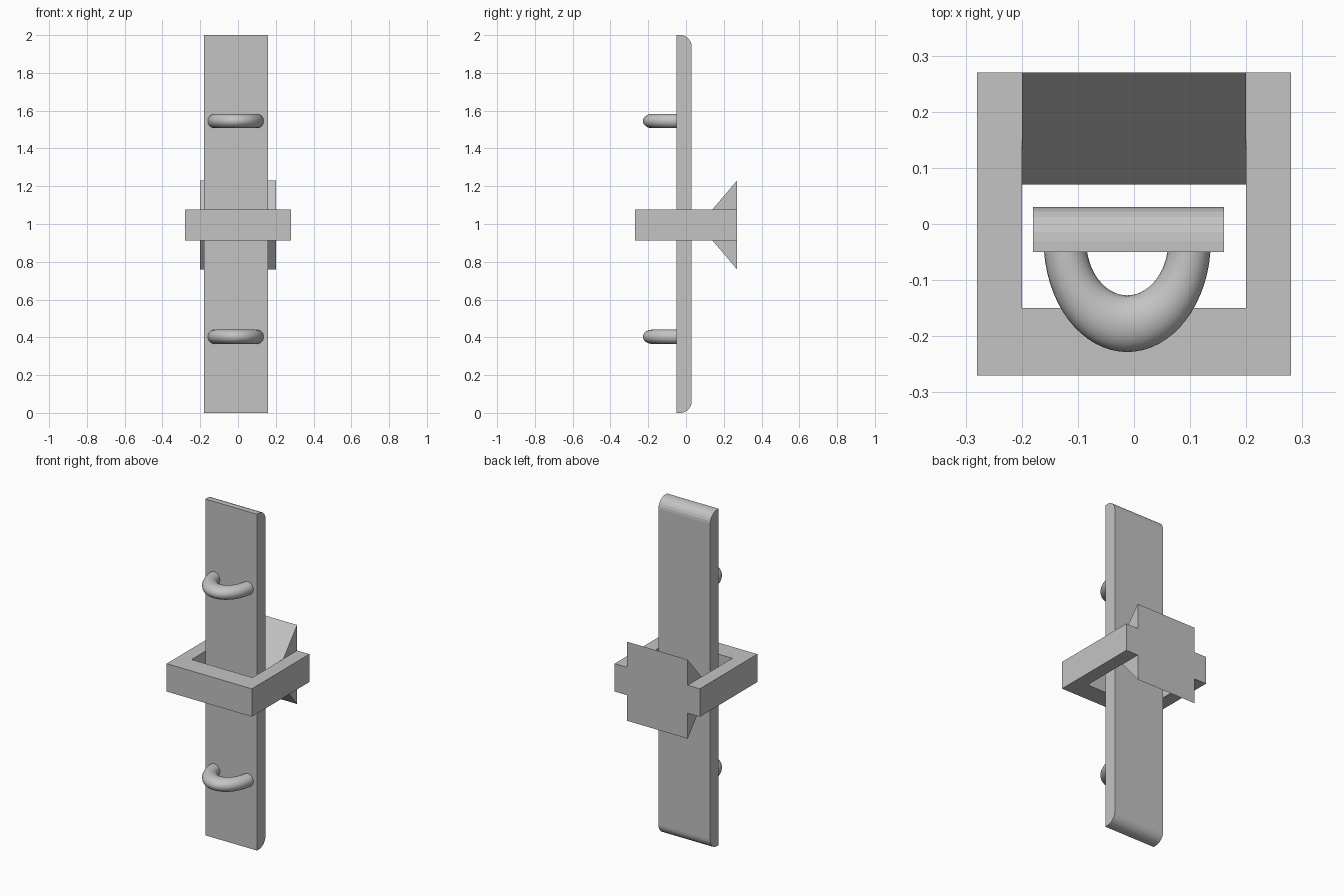
import bpy, bmesh, math
from mathutils import Vector, Matrix

cube = bpy.data.objects.get("Cube")
if cube:
    bpy.data.objects.remove(cube, do_unlink=True)

# Single grey finish
GREY = (0.55, 0.55, 0.55, 1)
grey = bpy.data.materials.new("light_grey")
grey.use_nodes = True
grey.diffuse_color = GREY
grey.node_tree.nodes["Principled BSDF"].inputs["Base Color"].default_value = GREY


def add_object(name, bm):
    bmesh.ops.recalc_face_normals(bm, faces=bm.faces)
    mesh = bpy.data.meshes.new(name)
    bm.to_mesh(mesh)
    bm.free()
    mesh.materials.append(grey)
    obj = bpy.data.objects.new(name, mesh)
    bpy.context.collection.objects.link(obj)
    return obj


def prism(name, points, direction):
    """Extrude a closed outline along a direction."""
    bm = bmesh.new()
    face = bm.faces.new([bm.verts.new(p) for p in points])
    extruded = bmesh.ops.extrude_face_region(bm, geom=[face], use_keep_orig=True)
    moved = [g for g in extruded["geom"] if isinstance(g, bmesh.types.BMVert)]
    bmesh.ops.translate(bm, verts=moved, vec=direction)
    return add_object(name, bm)


# Tall plate with rounded back edges at both ends
RADIUS, STEPS = 0.06, 6
FRONT, BACK, LEFT = -0.05, 0.03, -0.18
arc = [math.radians(90 * i / STEPS) for i in range(STEPS + 1)]
upper = [(BACK - RADIUS + RADIUS * math.sin(a), 2 - RADIUS + RADIUS * math.cos(a)) for a in arc]
lower = [(y, 2 - z) for y, z in reversed(upper)]
outline = [(FRONT, 0), (FRONT, 2)] + upper + lower
prism("tall_plate", [(LEFT, y, z) for y, z in outline], (0.34, 0, 0))

# U-shaped frame around the plate, open at the back
half_u = [(0.28, -0.27), (0.28, 0.27), (0.2, 0.27), (0.2, -0.15)]
u_outline = half_u + [(-x, y) for x, y in reversed(half_u)]
prism("frame", [(x, y, 0.912) for x, y in u_outline], (0, 0, 0.166))

# Wedge closing the back of the frame, point towards the plate
wedge = [(0.07, 0.995), (0.27, 1.23), (0.27, 0.76)]
prism("back_wedge", [(-0.2, y, z) for y, z in wedge], (0.4, 0, 0))


def half_ring(name, z):
    """Half torus stretched forwards, with its ends sunk into the plate."""
    bm = bmesh.new()
    tilt = Matrix.Translation((0.111, 0, 0)) @ Matrix.Rotation(math.pi / 2, 4, "X")
    circle = bmesh.ops.create_circle(bm, segments=24, radius=0.038, matrix=tilt)
    edges = list({e for v in circle["verts"] for e in v.link_edges})
    bmesh.ops.spin(bm, geom=circle["verts"] + edges, cent=(0, 0, 0), axis=(0, 0, 1),
                   angle=-math.pi, steps=32)
    bmesh.ops.scale(bm, vec=(1, 1.33, 1), verts=bm.verts)
    bmesh.ops.translate(bm, vec=Vector((-0.012, -0.03, z)), verts=bm.verts)
    for face in bm.faces:
        face.smooth = True
    return add_object(name, bm)


half_ring("upper_ring", 1.545)
half_ring("lower_ring", 0.403)
